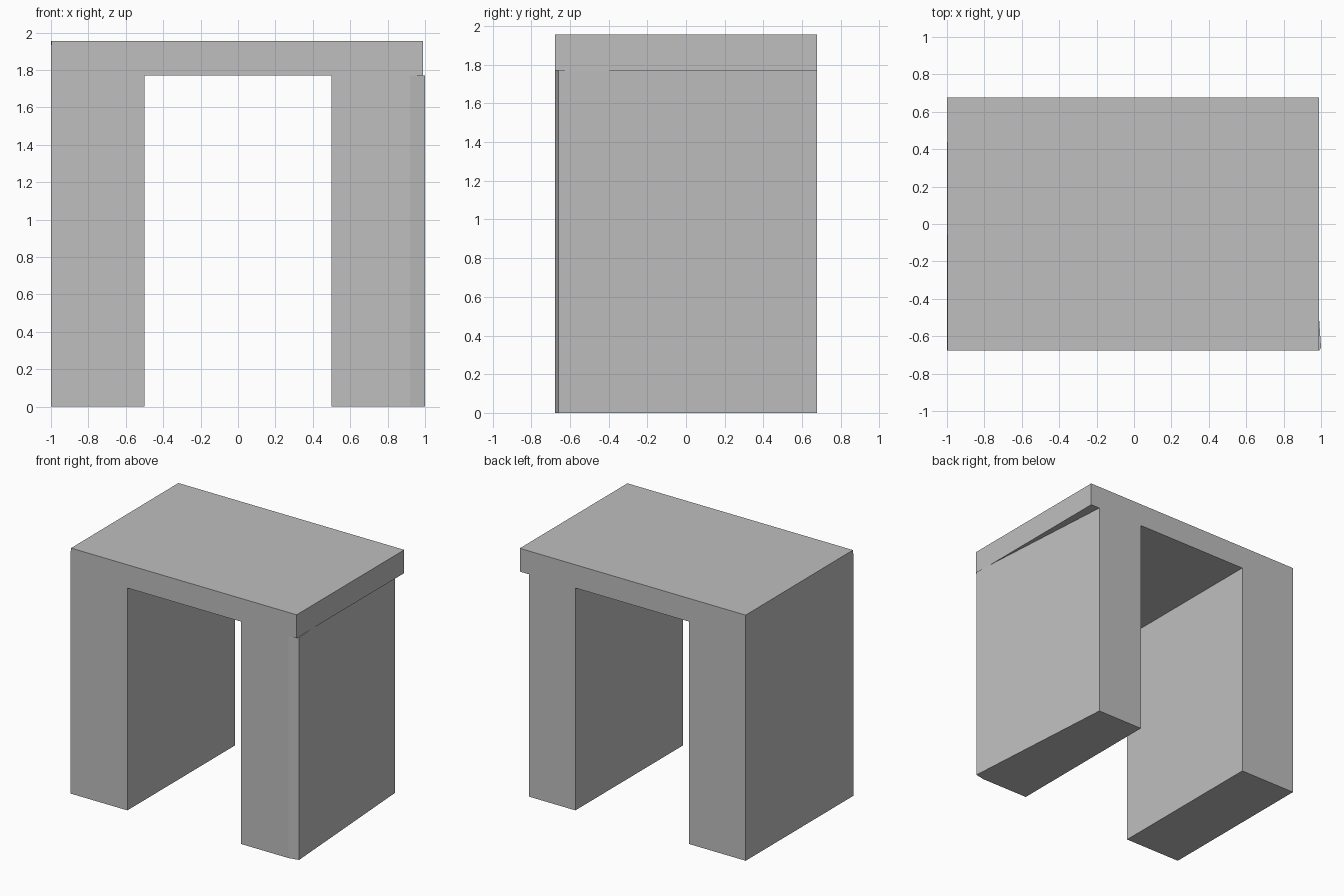
import bpy
import bmesh

cube = bpy.data.objects.get("Cube")
if cube:
    bpy.data.objects.remove(cube, do_unlink=True)

# Single plain grey
grey = bpy.data.materials.new("plain_grey")
grey.use_nodes = True
colour = (0.52, 0.52, 0.52, 1.0)
grey.diffuse_color = colour
grey.node_tree.nodes["Principled BSDF"].inputs["Base Color"].default_value = colour

TOP, UNDER, HALF_DEPTH, INNER = 1.955, 1.77, 0.677, 0.5


def section(leg_outer, top_left, notch):
    """Portal outline: two legs joined by a slab overhanging one side."""
    return [
        (-1, 0), (-INNER, 0), (-INNER, UNDER), (INNER, UNDER),
        (INNER, 0), (leg_outer, 0), (leg_outer, UNDER),
        (0.99, UNDER), (0.99, TOP), (top_left, TOP), (-1, notch),
    ]


# Portal lofted front to back: chamfered leg corner, then a tapering outer side
stations = [
    (-HALF_DEPTH, section(0.92, -0.996, 1.92)),
    (-0.66, section(1.0, -0.996, 1.92)),
    (HALF_DEPTH, section(0.91, -0.999, 1.95)),
]

bm = bmesh.new()
rings = [[bm.verts.new((x, y, z)) for x, z in outline] for y, outline in stations]
for near, far in zip(rings, rings[1:]):
    count = len(near)
    for i in range(count):
        j = (i + 1) % count
        bm.faces.new((near[i], far[i], far[j], near[j]))
bm.faces.new(rings[0])
bm.faces.new(list(reversed(rings[-1])))
bmesh.ops.recalc_face_normals(bm, faces=bm.faces)

mesh = bpy.data.meshes.new("portal_table")
bm.to_mesh(mesh)
bm.free()
mesh.materials.append(grey)
table = bpy.data.objects.new("portal_table", mesh)
bpy.context.collection.objects.link(table)
